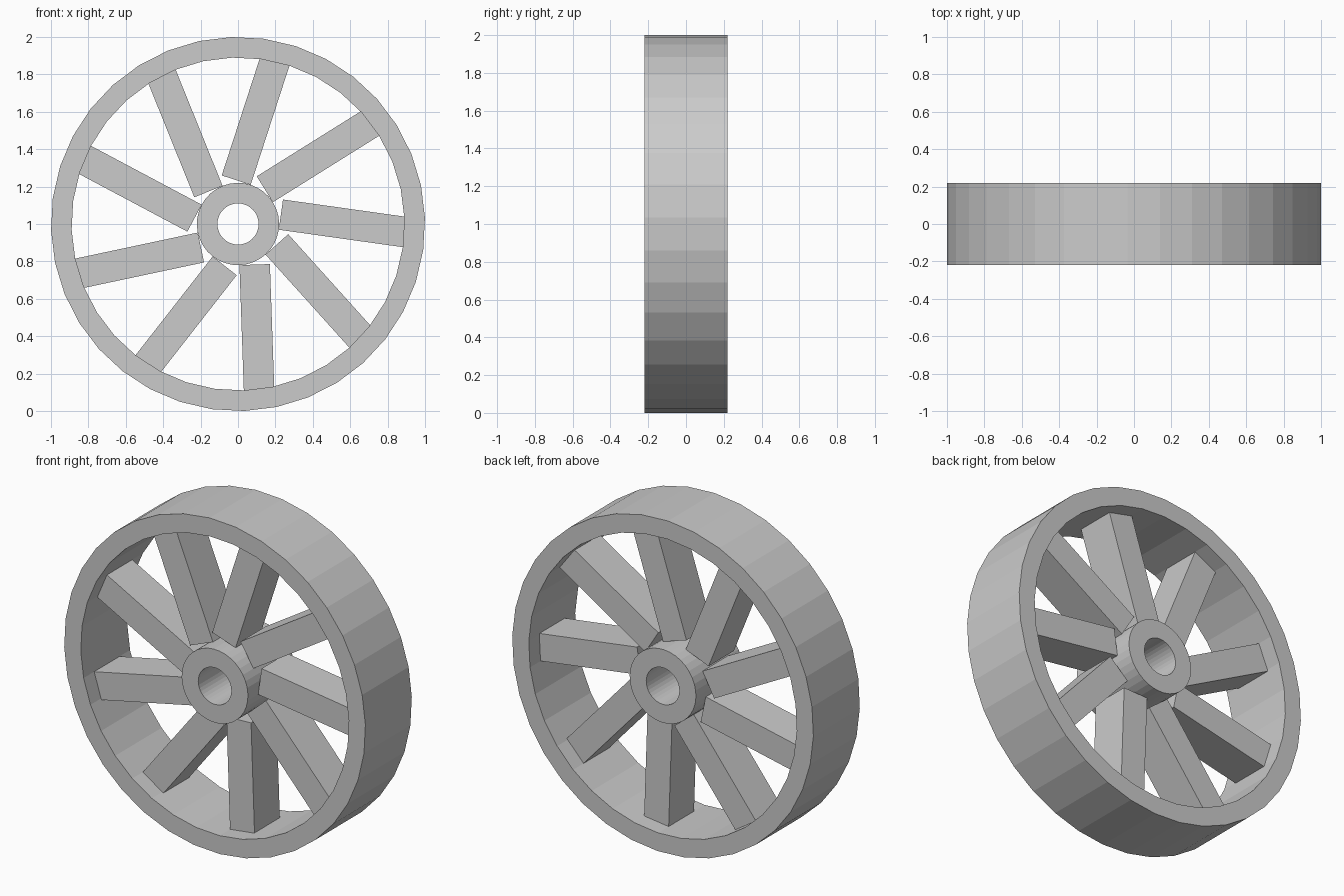
import bpy, bmesh
from math import radians, cos, sin
from mathutils import Matrix

cube = bpy.data.objects.get("Cube")
if cube:
    bpy.data.objects.remove(cube, do_unlink=True)

SIDES = 36
SPOKES = 9
TILT = radians(2)
CENTRE = Matrix.Translation((0, 0, 1))

grey = bpy.data.materials.new("grey")
grey.use_nodes = True
grey.diffuse_color = (0.6, 0.6, 0.6, 1)
grey.node_tree.nodes["Principled BSDF"].inputs["Base Color"].default_value = grey.diffuse_color


def finish(bm, name):
    bmesh.ops.recalc_face_normals(bm, faces=bm.faces)
    mesh = bpy.data.meshes.new(name)
    bm.to_mesh(mesh)
    bm.free()
    mesh.materials.append(grey)
    obj = bpy.data.objects.new(name, mesh)
    obj.matrix_world = CENTRE
    bpy.context.collection.objects.link(obj)


def ring(name, inner, outer, half_width):
    """Faceted tube around the y axis."""
    bm = bmesh.new()
    profile = [(inner, -half_width), (outer, -half_width),
               (outer, half_width), (inner, half_width)]
    loops = []
    for i in range(SIDES):
        a = TILT + radians(360) * i / SIDES
        loops.append([bm.verts.new((r * cos(a), y, r * sin(a))) for r, y in profile])
    for i, loop in enumerate(loops):
        after = loops[(i + 1) % SIDES]
        for j in range(4):
            k = (j + 1) % 4
            bm.faces.new((loop[j], loop[k], after[k], after[j]))
    finish(bm, name)


def spoke(name, angle):
    """Bar set to one side of the radius, so one edge points at the axle."""
    start, end, width, depth = 0.22, 0.92, 0.163, 0.24
    bm = bmesh.new()
    place = (Matrix.Rotation(-angle, 4, 'Y')
             @ Matrix.Translation(((start + end) / 2, 0, width / 2))
             @ Matrix.Diagonal((end - start, depth, width, 1)))
    bmesh.ops.create_cube(bm, size=1, matrix=place)
    finish(bm, name)


# Rim and hub
ring("rim", 0.89, 1.0, 0.22)
ring("hub", 0.11, 0.22, 0.22)

# Offset spokes
for n in range(SPOKES):
    spoke(f"spoke_{n + 1}", radians(-88 + 360 * n / SPOKES))
